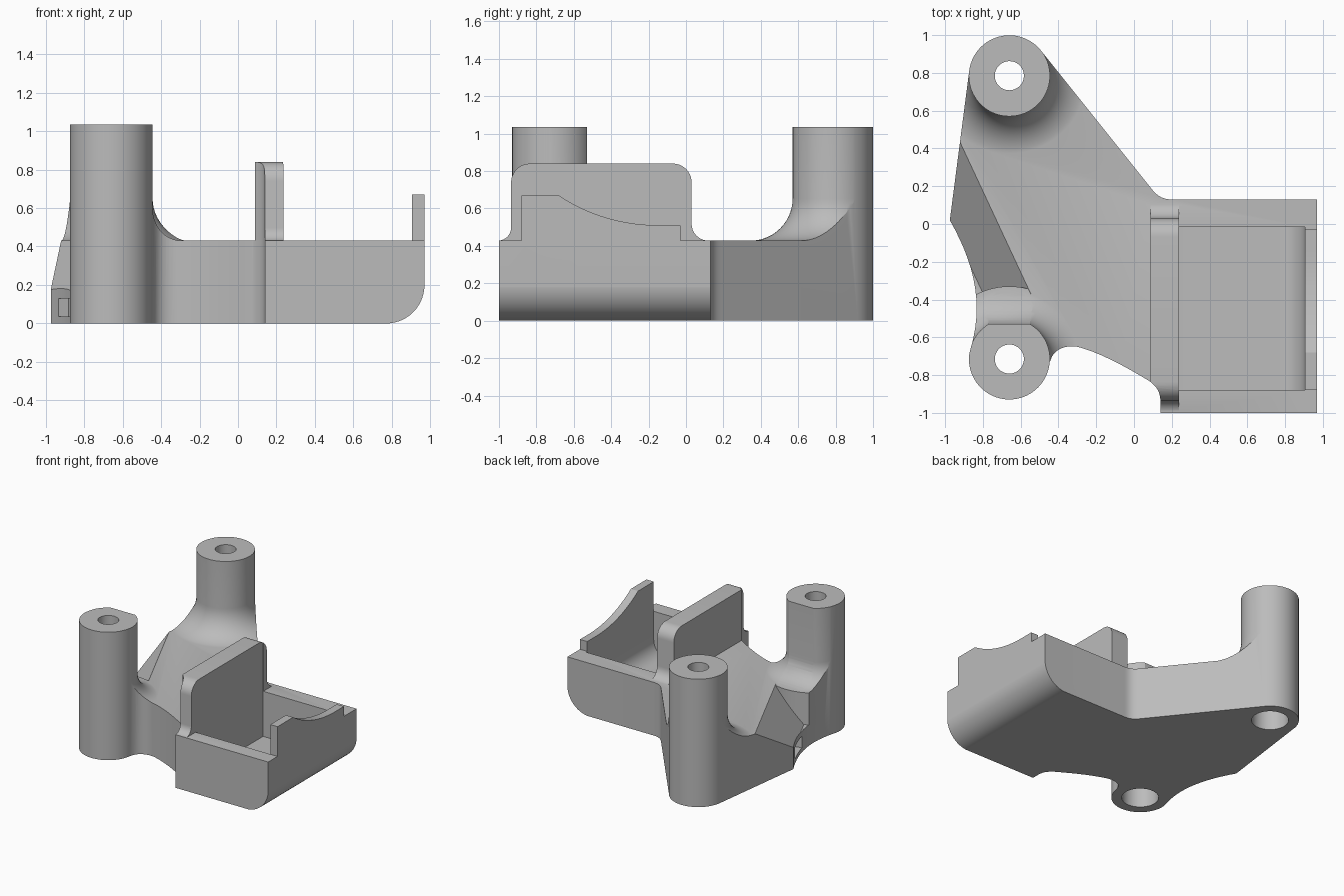
import bpy, bmesh, math
from mathutils import Vector, Matrix
from mathutils.geometry import interpolate_bezier

cube = bpy.data.objects.get("Cube")
if cube:
    bpy.data.objects.remove(cube, do_unlink=True)

grey = bpy.data.materials.new("plain grey")
grey.use_nodes = True
grey.diffuse_color = (0.5, 0.5, 0.5, 1)
grey.node_tree.nodes["Principled BSDF"].inputs["Base Color"].default_value = (0.5, 0.5, 0.5, 1)


def finish(name, bm):
    bmesh.ops.recalc_face_normals(bm, faces=bm.faces)
    mesh = bpy.data.meshes.new(name)
    bm.to_mesh(mesh)
    bm.free()
    mesh.materials.append(grey)
    obj = bpy.data.objects.new(name, mesh)
    bpy.context.collection.objects.link(obj)
    return obj


def prism(name, pts, axis, lo, hi):
    """Extrude a flat profile along x (profile yz), y (profile xz) or z (profile xy)."""
    place = {"x": lambda u, v, w: (w, u, v),
             "y": lambda u, v, w: (u, w, v),
             "z": lambda u, v, w: (u, v, w)}[axis]
    bm = bmesh.new()
    low = [bm.verts.new(place(p[0], p[1], lo)) for p in pts]
    top = [bm.verts.new(place(p[0], p[1], hi)) for p in pts]
    bm.faces.new(low)
    bm.faces.new(top)
    for i in range(len(pts)):
        j = (i + 1) % len(pts)
        bm.faces.new((low[i], low[j], top[j], top[i]))
    return finish(name, bm)


def lathe(name, profile, centre, steps=72):
    """Closed solid of revolution; the profile is (radius, z) from bottom to top."""
    bm = bmesh.new()
    rings = []
    for r, z in profile:
        rings.append([bm.verts.new((centre[0] + r * math.cos(2 * math.pi * k / steps),
                                    centre[1] + r * math.sin(2 * math.pi * k / steps), z))
                      for k in range(steps)])
    bm.faces.new(rings[0])
    bm.faces.new(rings[-1])
    for a, b in zip(rings, rings[1:]):
        for k in range(steps):
            j = (k + 1) % steps
            bm.faces.new((a[k], a[j], b[j], b[k]))
    return finish(name, bm)


def arc(cx, cy, r, a0, a1, n=10):
    return [(cx + r * math.cos(math.radians(a0 + (a1 - a0) * i / n)),
             cy + r * math.sin(math.radians(a0 + (a1 - a0) * i / n))) for i in range(n + 1)]


def curve(a, b, c, d, n=14):
    return [tuple(p) for p in interpolate_bezier(Vector(a), Vector(b), Vector(c), Vector(d), n)]


def combine(target, tool, operation):
    mod = target.modifiers.new("combine", "BOOLEAN")
    mod.operation = operation
    mod.solver = "EXACT"
    mod.object = tool
    bpy.context.view_layer.objects.active = target
    bpy.ops.object.modifier_apply(modifier=mod.name)
    bpy.data.objects.remove(tool, do_unlink=True)


RIM, TOP, R = 0.43, 1.035, 0.215
BACK_POST, FRONT_POST = (-0.66, 0.785), (-0.66, -0.715)

# Slab with a rounded lower edge on the tray end
slab = [(-1.2, RIM), (-1.2, -0.001)] + arc(0.771, 0.199, 0.2, -90, 0, 14) + [(0.971, RIM)]
body = prism("mounting_bracket", slab, "y", -1.2, 1.2)

# Sloping cut on the outer corner
slope = prism("corner_slope_cutter", [(0.64, 0.443), (0.88, 0.17), (1.6, 0.17), (1.6, 0.6), (0.64, 0.6)],
              "y", -1.5, 1.5)
slope.data.transform(Matrix.Rotation(math.radians(205), 4, "Z"))
combine(body, slope, "DIFFERENCE")

# Posts flaring into the slab
for name, centre, f in (("back_post", BACK_POST, 0.225), ("front_post", FRONT_POST, 0.17)):
    flare = arc(R + f, RIM + f - 0.002, f, 270, 180, 14)
    post = lathe(name, [(R + f, -0.05)] + flare + [(R, TOP)], centre)
    if name == "front_post":
        # Flattened inner side with its own fillet
        flat = [(-0.53, 1.2)] + arc(-0.53 + f, RIM + f + 0.001, f, 180, 270) + [(-0.1, RIM + 0.001), (-0.1, 1.2)]
        combine(post, prism("post_flat_cutter", flat, "x", -1.3, -0.2), "DIFFERENCE")
    combine(body, post, "UNION")

# Upright divider plate with flared feet
divider = [(-1.1, 0.2), (-1.1, RIM - 0.002)]
divider += arc(-1.005, RIM + 0.068, 0.07, -90, 0)
divider += arc(-0.835, 0.74, 0.1, 180, 90) + arc(-0.07, 0.74, 0.1, 90, 0)
divider += arc(0.12, RIM + 0.088, 0.09, 180, 270) + [(0.2, RIM - 0.002), (0.2, 0.2)]
combine(body, prism("divider_plate", divider, "x", 0.088, 0.237), "UNION")

# Curved lip on the end wall
lip = [(-0.88, 0.3), (-0.88, 0.67), (-0.69, 0.67)]
lip += curve((-0.68, 0.67), (-0.53, 0.57), (-0.35, 0.51), (-0.14, 0.51)) + [(-0.03, 0.51), (-0.03, 0.3)]
combine(body, prism("end_lip", lip, "x", 0.895, 0.99), "UNION")

# Trim everything to the plan outline
r = R - 0.001
outline = [(0.97, -1), (0.97, 0.13)]
outline += curve((0.2, 0.13), (0.15, 0.13), (0.12, 0.15), (0.09, 0.19), 8)
outline += arc(*BACK_POST, r, 38.5, 173, 28)
outline += curve((-0.975, 0.02), (-0.85, -0.2), (-0.79, -0.42), (-0.868, -0.67))
outline += arc(*FRONT_POST, r, 175, 355, 36)
outline += curve((-0.44, -0.715), (-0.42, -0.66), (-0.36, -0.64), (-0.3, -0.65), 10)
outline += curve((-0.28, -0.655), (-0.16, -0.69), (-0.02, -0.77), (0.07, -0.825), 8)
outline += curve((0.08, -0.83), (0.12, -0.86), (0.14, -0.89), (0.14, -0.94), 8) + [(0.14, -1)]
combine(body, prism("outline_trim", outline, "z", 0, 1.5), "INTERSECT")

# Tray pocket with a rounded inner edge
pocket = [(0.235, 1.2), (0.235, 0.065)] + arc(0.77, 0.2, 0.135, -90, 0) + [(0.905, 1.2)]
combine(body, prism("tray_cutter", pocket, "y", -0.88, -0.015), "DIFFERENCE")

# Screw holes, wide from below and narrow at the top
for centre in (BACK_POST, FRONT_POST):
    hole = [(0.137, -0.1), (0.137, 0.85), (0.077, 0.85), (0.077, 1.2)]
    combine(body, lathe("screw_hole_cutter", hole, centre, 48), "DIFFERENCE")

# Small slot in the curved side
slot = prism("slot_cutter", [(-0.11, 0.035), (0.11, 0.035), (0.11, 0.13), (-0.11, 0.13)], "y", -0.06, 0.06)
slot.data.transform(Matrix.Translation((-0.9, -0.16, 0)) @ Matrix.Rotation(math.radians(-69), 4, "Z"))
combine(body, slot, "DIFFERENCE")

# Smooth curved faces, crisp edges
bpy.ops.object.select_all(action="DESELECT")
body.select_set(True)
bpy.context.view_layer.objects.active = body
bpy.ops.object.shade_smooth_by_angle(angle=math.radians(25))
